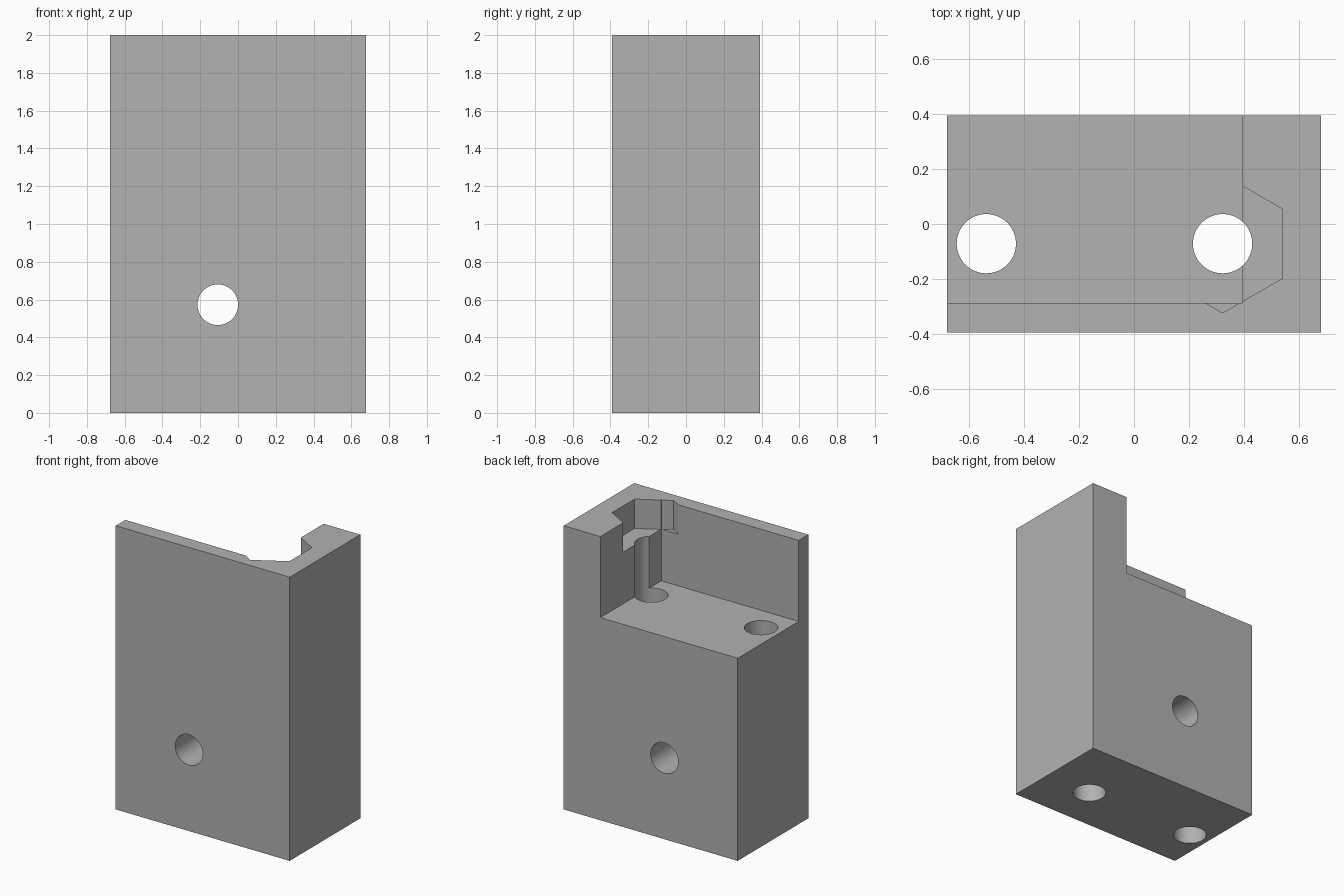
import bpy
import math

W, D, H = 1.357, 0.786, 2.0       # overall block size
FLOOR = 1.4286                    # height of the open step
STEP_X, STEP_Y = 0.393, -0.286    # inner faces of the two upright walls
BOLT_X, BOLT_Y = 0.3214, -0.0714  # axis of the hex pocket and its bolt hole
HOLE_R = 0.1075
POCKET_DEPTH = 0.207

old = bpy.data.objects.get("Cube")
if old:
    bpy.data.objects.remove(old, do_unlink=True)

grey = bpy.data.materials.new("mid_grey")
grey.use_nodes = True
colour = (0.445, 0.445, 0.445, 1.0)
grey.diffuse_color = colour
grey.node_tree.nodes["Principled BSDF"].inputs["Base Color"].default_value = colour


def box(name, low, high):
    centre = [(a + b) / 2 for a, b in zip(low, high)]
    bpy.ops.mesh.primitive_cube_add(size=1, location=centre)
    ob = bpy.context.object
    ob.name = name
    ob.scale = [b - a for a, b in zip(low, high)]
    bpy.ops.object.transform_apply(location=True, rotation=True, scale=True)
    ob.data.materials.append(grey)
    return ob


def prism(name, sides, radius, depth, location, rotation=(0, 0, 0)):
    bpy.ops.mesh.primitive_cylinder_add(vertices=sides, radius=radius, depth=depth,
                                        location=location, rotation=rotation)
    ob = bpy.context.object
    ob.name = name
    bpy.ops.object.transform_apply(location=True, rotation=True, scale=True)
    ob.data.materials.append(grey)
    return ob


# Solid block
block = box("bracket_block", (-W / 2, -D / 2, 0), (W / 2, D / 2, H))

# Open step, hex nut pocket, two upright holes and one cross hole
cutters = [
    box("step_cutter", (-W, STEP_Y, FLOOR), (STEP_X, D, H + 1)),
    prism("hex_pocket_cutter", 6, 0.2508, 2 * POCKET_DEPTH, (BOLT_X, BOLT_Y, H)),
    prism("cross_hole_cutter", 64, HOLE_R, 2, (-0.107, 0, 0.5725), (math.pi / 2, 0, 0)),
]
for x in (BOLT_X, -0.5357):
    cutters.append(prism("upright_hole_cutter", 64, HOLE_R, 6, (x, BOLT_Y, 1)))

bpy.context.view_layer.objects.active = block
for cutter in cutters:
    cutter.hide_render = True
    mod = block.modifiers.new(cutter.name, "BOOLEAN")
    mod.operation = "DIFFERENCE"
    mod.solver = "EXACT"
    mod.object = cutter
    bpy.ops.object.modifier_apply(modifier=mod.name)
    bpy.data.objects.remove(cutter, do_unlink=True)

# Smooth hole walls, sharp block edges
bpy.ops.object.select_all(action="DESELECT")
block.select_set(True)
bpy.context.view_layer.objects.active = block
bpy.ops.object.shade_smooth_by_angle(angle=math.radians(30))
